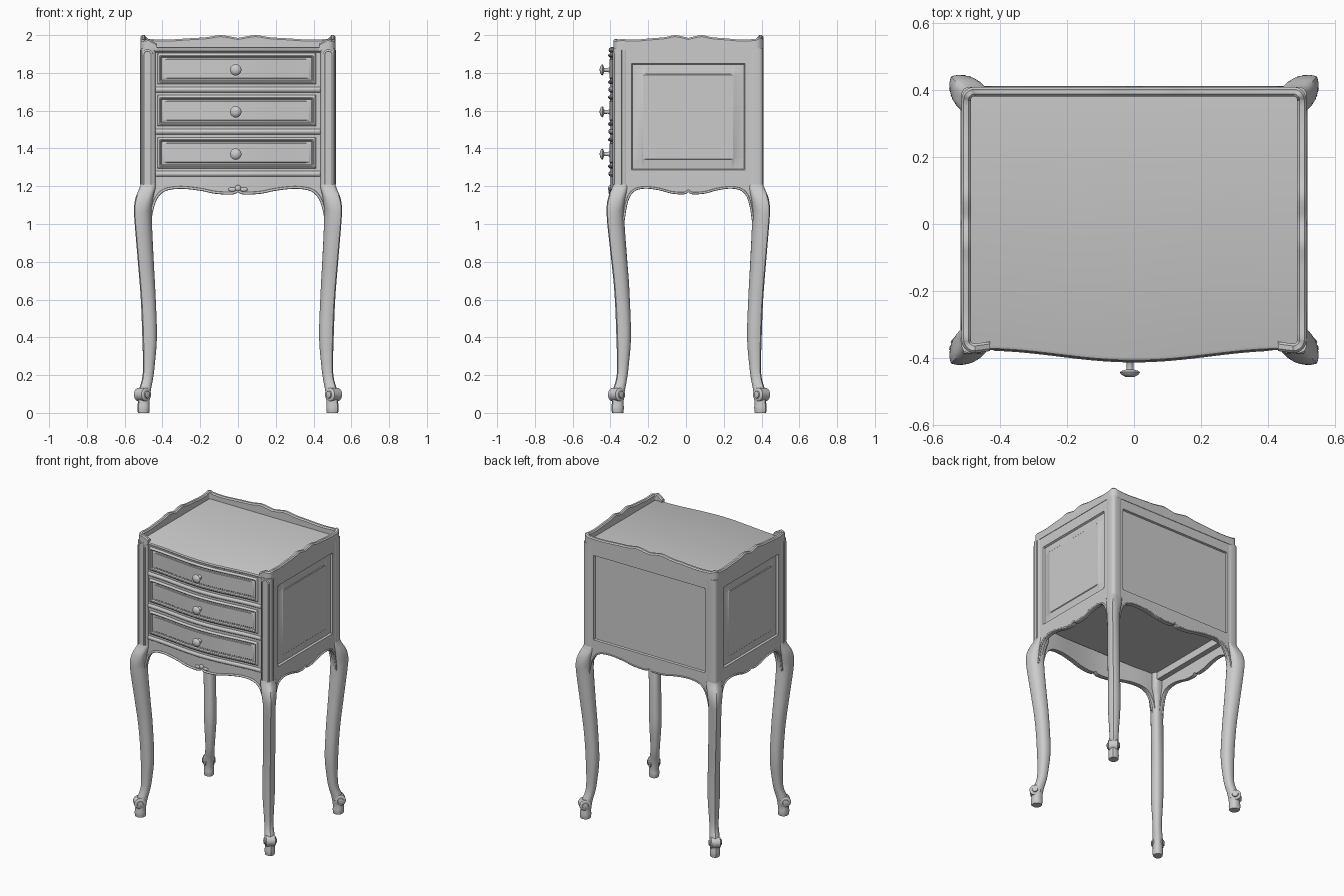
import bpy, bmesh, math
from mathutils import Vector

if "Cube" in bpy.data.objects:
    bpy.data.objects.remove(bpy.data.objects["Cube"])

CY = 0.012                      # centre of the cabinet in depth
HX, HY = 0.515, 0.397           # cabinet half width and half depth


def finish(name, bm, thick=0, angle=35):
    me = bpy.data.meshes.new(name)
    bm.to_mesh(me)
    bm.free()
    ob = bpy.data.objects.new(name, me)
    bpy.context.collection.objects.link(ob)
    bpy.ops.object.select_all(action='DESELECT')
    ob.select_set(True)
    bpy.context.view_layer.objects.active = ob
    if thick:
        mod = ob.modifiers.new("thickness", 'SOLIDIFY')
        mod.thickness, mod.offset = thick, -1
        bpy.ops.object.modifier_apply(modifier=mod.name)
    bpy.ops.object.shade_smooth_by_angle(angle=math.radians(angle))
    return ob


def spline(pts, n=8):
    """Catmull-Rom samples through tuples of any size."""
    p = [pts[0]] + list(pts) + [pts[-1]]
    out = []
    for i in range(1, len(p) - 2):
        for k in range(n):
            t = k / n
            out.append(tuple(0.5 * (2*b + (c-a)*t + (2*a-5*b+4*c-d)*t*t + (3*b-a-3*c+d)*t**3)
                             for a, b, c, d in zip(p[i-1], p[i], p[i+1], p[i+2])))
    return out + [tuple(pts[-1])]


def edge_fn(pts):
    s = spline(pts)

    def f(u):
        u = abs(u)
        for (a, za), (b, zb) in zip(s, s[1:]):
            if u <= b:
                return za + (zb - za) * (u - a) / max(b - a, 1e-6)
        return s[-1][1]
    return f


def loft(name, rings, angle=35):
    bm = bmesh.new()
    vs = [[bm.verts.new(p) for p in r] for r in rings]
    n = len(vs[0])
    for a, b in zip(vs, vs[1:]):
        for i in range(n):
            bm.faces.new((a[i], a[(i+1) % n], b[(i+1) % n], b[i]))
    bm.faces.new(vs[0])
    bm.faces.new(vs[-1])
    bmesh.ops.recalc_face_normals(bm, faces=bm.faces)
    return finish(name, bm, angle=angle)


def sheet(name, us, rows, height, place, hole=None, thick=0.01):
    """Grid of columns us and rows(u), lifted by height, set in space by place."""
    bm = bmesh.new()
    g = [[(u, v, bm.verts.new(place(u, v, height(u, v)))) for v in rows(u)] for u in us]
    for a, b in zip(g, g[1:]):
        for j in range(len(a) - 1):
            um, vm = (a[j][0] + b[j][0]) / 2, (a[j][1] + a[j+1][1]) / 2
            if hole and abs(um) < hole[0] and hole[1] < vm < hole[2]:
                continue
            bm.faces.new((a[j][2], b[j][2], b[j+1][2], a[j+1][2]))
    bm.normal_update()
    out = Vector(place(0, 1.5, 1)) - Vector(place(0, 1.5, 0))
    if sum(f.normal.dot(out) * f.calc_area() for f in bm.faces) < 0:
        bmesh.ops.reverse_faces(bm, faces=bm.faces)
    return finish(name, bm, thick)


def lin(a, b, n):
    return [a + (b - a) * i / n for i in range(n + 1)]


def relief(name, u0, u1, v0, v1, prof, place, n=32):
    """Moulded rectangle: prof lists (distance from the border, height)."""
    ds = [d for d, h in prof]
    inner = lin(u0 + ds[-1], u1 - ds[-1], n)
    us = [u0 + d for d in ds[:-1]] + inner + [u1 - d for d in reversed(ds[:-1])]
    vs = [v0 + d for d in ds] + [v1 - d for d in reversed(ds)]

    def height(u, v):
        d = min(u - u0, u1 - u, v - v0, v1 - v)
        for (a, ha), (b, hb) in zip(prof, prof[1:]):
            if d <= b:
                return ha + (hb - ha) * max(d - a, 0) / (b - a)
        return prof[-1][1]
    return sheet(name, us, lambda u: vs, height, place, None, 0.008)


def board(name, half, bottom, top, hole, place, thick=0.025):
    us = sorted(set(lin(-half, half, 90) + ([-hole[0], hole[0]] if hole else [])))
    mid = [hole[1], hole[2]] if hole else [1.25]
    return sheet(name, us, lambda u: [bottom(u)] + mid + [top], lambda u, v: 0, place, hole, thick)


def tube(name, pts, r):
    cu = bpy.data.curves.new(name, 'CURVE')
    cu.dimensions, cu.bevel_depth, cu.bevel_resolution, cu.use_fill_caps = '3D', r, 2, True
    sp = cu.splines.new('POLY')
    sp.points.add(len(pts) - 1)
    for q, p in zip(sp.points, pts):
        q.co = (*p, 1)
    ob = bpy.data.objects.new(name, cu)
    bpy.context.collection.objects.link(ob)


def bow(x):
    return -0.366 - 0.035 * math.cos(math.pi * min(abs(x), 0.45) / 0.9) ** 2


def front(u, v, h): return (u, bow(u) - h, v)
def back(u, v, h): return (u, CY + HY - 0.003 + h, v)
def side(s): return lambda u, v, h: (s * (HX - 0.003 + h), CY + u, v)


# Scalloped lower edge, shared by front, back and sides, running down into the legs
APRON = [(0, 1.172), (.03, 1.158), (.12, 1.162), (.2, 1.178), (.3, 1.188), (.38, 1.178), (.425, 1.145), (.45, 1.09),
         (.463, 1.03), (.472, .97)]
apron_x = edge_fn(APRON)
apron_y = edge_fn([(u * 0.735, z) for u, z in APRON])

# Front board, back and sides
board("front_frame", 0.472, apron_x, 1.92, None, front)
board("back_frame", 0.475, apron_x, 1.925, (0.43, 1.265, 1.855), back)
relief("back_panel", -.43, .43, 1.265, 1.855, [(0, 0), (.004, -.012), (.02, -.012)], back)
tube("front_apron_bead", [front(u, apron_x(u) + .005, .002) for u in lin(-.465, .465, 120)], .007)
tube("back_apron_bead", [back(u, apron_x(u) + .005, 0) for u in lin(-.465, .465, 120)], .005)
for s, tag in ((-1, "left"), (1, "right")):
    pl = side(s)
    board(tag + "_side_frame", 0.36, apron_y, 1.925, (0.30, 1.285, 1.85), pl)
    relief(tag + "_side_panel", -.30, .30, 1.285, 1.85,
           [(0, 0), (.006, -.012), (.056, -.007), (.06, -.003)], pl)
    tube(tag + "_apron_bead", [pl(u, apron_y(u) + .005, 0) for u in lin(-.342, .342, 110)], .006)

# Drawers with moulded borders and turned knobs
KNOB = [(.001, -.457), (.014, -.456), (.027, -.448), (.03, -.442), (.024, -.438), (.011, -.434), (.01, -.412), (.017, -.404), (.017, -.39)]
for i, z in enumerate((1.822, 1.6, 1.376)):
    relief(f"drawer_{i+1}", -.427, .412, z - .082, z + .082,
           [(0, .001), (.005, .009), (.011, .012), (.017, .010), (.022, .002), (.03, .002), (.033, .005)], front)
    relief(f"rail_moulding_{i+1}", -.44, .44, z - .125, z - .096, [(0, 0), (.005, .007), (.012, .010)], front)
    loft(f"knob_{i+1}", [[(-.012 + r * math.cos(a * math.pi / 12), y, z - .006 + r * math.sin(a * math.pi / 12))
                          for a in range(24)] for r, y in KNOB], 50)

# Small carved ornament in the middle of the front apron
for x, z, r, sx in ((0, 1.19, .016, 1), (-.03, 1.183, .011, 2), (.03, 1.183, .011, 2)):
    bm = bmesh.new()
    bmesh.ops.create_uvsphere(bm, u_segments=16, v_segments=8, radius=r)
    for v in bm.verts:
        v.co = (v.co.x * sx + x, v.co.y * 0.6 + bow(x) - .002, v.co.z + z)
    finish("apron_ornament", bm, angle=60)

# Legs: sections (height, centre, half width), drawn out along the diagonal at the knee
LEG = [(0, .5, .031), (.025, .5, .034), (.06, .499, .032), (.12, .493, .033), (.18, .479, .030), (.25, .472, .032),
       (.4, .468, .040), (.6, .475, .041), (.8, .488, .043), (1.0, .501, .046), (1.08, .503, .048),
       (1.14, .495, .047), (1.19, .479, .043), (1.21, .475, .040)]


def clamp(t): return min(max(t, 0), 1)
def depth_offset(sy, z): return 0.118 + (0.008 * clamp((1 - z) / 0.3) if sy < 0 else 0)


def section(sx, sy, z, c, h):
    ring = []
    k = clamp((z - 1.06) / 0.14)                   # 0 = leg shape, 1 = square post
    knee = clamp((z - 0.5) / 0.5)
    n = 2.4 + 1.6 * k
    for i in range(24):
        a = 2 * math.pi * i / 24 + math.pi / 4
        ca, sa = math.cos(a), math.sin(a)
        r = 1 / (abs(ca) ** n + abs(sa) ** n) ** (1 / n)
        along = r * math.cos(a - math.pi / 4) * (1 + .12 * knee)
        over = r * math.sin(a - math.pi / 4) * (.93 - .11 * knee)
        if i == 0:
            along *= 1.06                          # crisp ridge on the outer corner
        px = k * r * ca + (1 - k) * (along - over) * .7071
        py = k * r * sa + (1 - k) * (along + over) * .7071
        ring.append((sx * (c + h * px), CY + sy * (c - depth_offset(sy, z) + h * py), z))
    return ring


for sx, sy, tag in ((-1, -1, "front_left"), (1, -1, "front_right"), (-1, 1, "back_left"), (1, 1, "back_right")):
    loft(tag + "_leg", [section(sx, sy, z, c, h) for z, c, h in spline(LEG, 5)], 40)
    loft(tag + "_post", [section(sx, sy, z, .475, .04) for z in (1.2, 1.93)], 40)
    # scroll on the foot, lying across the diagonal
    out = Vector((sx, sy, 0)).normalized()
    across = Vector((-out.y, out.x, 0))
    centre = Vector((sx * .506, CY + sy * (.506 - depth_offset(sy, 0)), .097))
    prof = [(-.042, .012), (-.04, .018), (-.034, .02), (-.033, .030), (-.028, .036), (.028, .036),
            (.033, .030), (.034, .02), (.04, .018), (.042, .012)]
    loft(tag + "_foot_scroll", [[centre + across * d + (out * math.cos(a * math.pi / 10)
                                 + Vector((0, 0, math.sin(a * math.pi / 10)))) * r for a in range(20)]
                                for d, r in prof])

# Arched beads on the front posts
for s in (-1, 1):
    arch = [(.479 + .024 * math.cos(a), 1.895 + .024 * math.sin(a)) for a in lin(0, math.pi, 12)]
    pts = [(.503, 1.21)] + arch + [(.455, 1.21)]
    tube("post_front_bead", [(s * x, CY - HY + .003, z) for x, z in pts], .006)
    tube("post_side_bead", [(s * (HX - .002), -.345, z) for z in (1.21, 1.92)], .006)

# Raised gallery round the left, back and right of the top
gallery_z = edge_fn([(0, 1.985), (.07, 1.991), (.2, 2.0), (.35, 1.989), (.55, 1.983), (.8, 1.976), (1, 1.98)])
R = 0.04
path = []                        # x, y, normal x, normal y, top


def arc(cx, cy, a0, a1):
    for a in lin(math.radians(a0), math.radians(a1), 10):
        c, s = math.cos(a), math.sin(a)
        path.append((cx + R * c, cy + R * s, c, s, 1.98 + (.01 if cy > 0 else -.005) * abs(math.sin(2 * a))))


ax, ay = HX - R, HY - R
path.append((-.43, CY - HY + .006, 0, -1, 1.955))
arc(-ax, CY - ay, 270, 180)
path += [(-HX, CY + u, -1, 0, gallery_z(u / ay)) for u in lin(-ay, ay, 40)[1:-1]]
arc(-ax, CY + ay, 180, 90)
path += [(u, CY + HY, 0, 1, gallery_z(u / ax)) for u in lin(-ax, ax, 50)[1:-1]]
arc(ax, CY + ay, 90, 0)
path += [(HX, CY - u, 1, 0, gallery_z(u / ay)) for u in lin(-ay, ay, 40)[1:-1]]
arc(ax, CY - ay, 0, -90)
path.append((.43, CY - HY + .006, 0, -1, 1.955))
loft("gallery", [[(x - nx * d, y - ny * d, z) for d, z in
                  ((0, 1.92), (0, t - .008), (.007, t), (.021, t), (.028, t - .008), (.028, 1.92))]
                 for x, y, nx, ny, t in path])

# Top with bowed front edge, rounded nose
xs = lin(-.49, .49, 48)
loft("top_panel", [[(x, .39, 1.905), (x, bow(x) + .006, 1.905), (x, bow(x) - .006, 1.912), (x, bow(x) - .009, 1.922),
                    (x, bow(x) - .005, 1.932), (x, bow(x) + .004, 1.936), (x, .39, 1.936)] for x in xs])


# Underside: bottom panel and its battens
def box(name, x0, x1, y0, y1, z0, z1):
    loft(name, [[(x0, y0, z), (x1, y0, z), (x1, y1, z), (x0, y1, z)] for z in (z0, z1)])


box("bottom_panel", -.495, .495, -.35, .39, 1.3, 1.315)
for s in (-1, 1):
    box("bottom_batten", min(s * .45, s * .49), max(s * .45, s * .49), -.33, .34, 1.25, 1.3)
